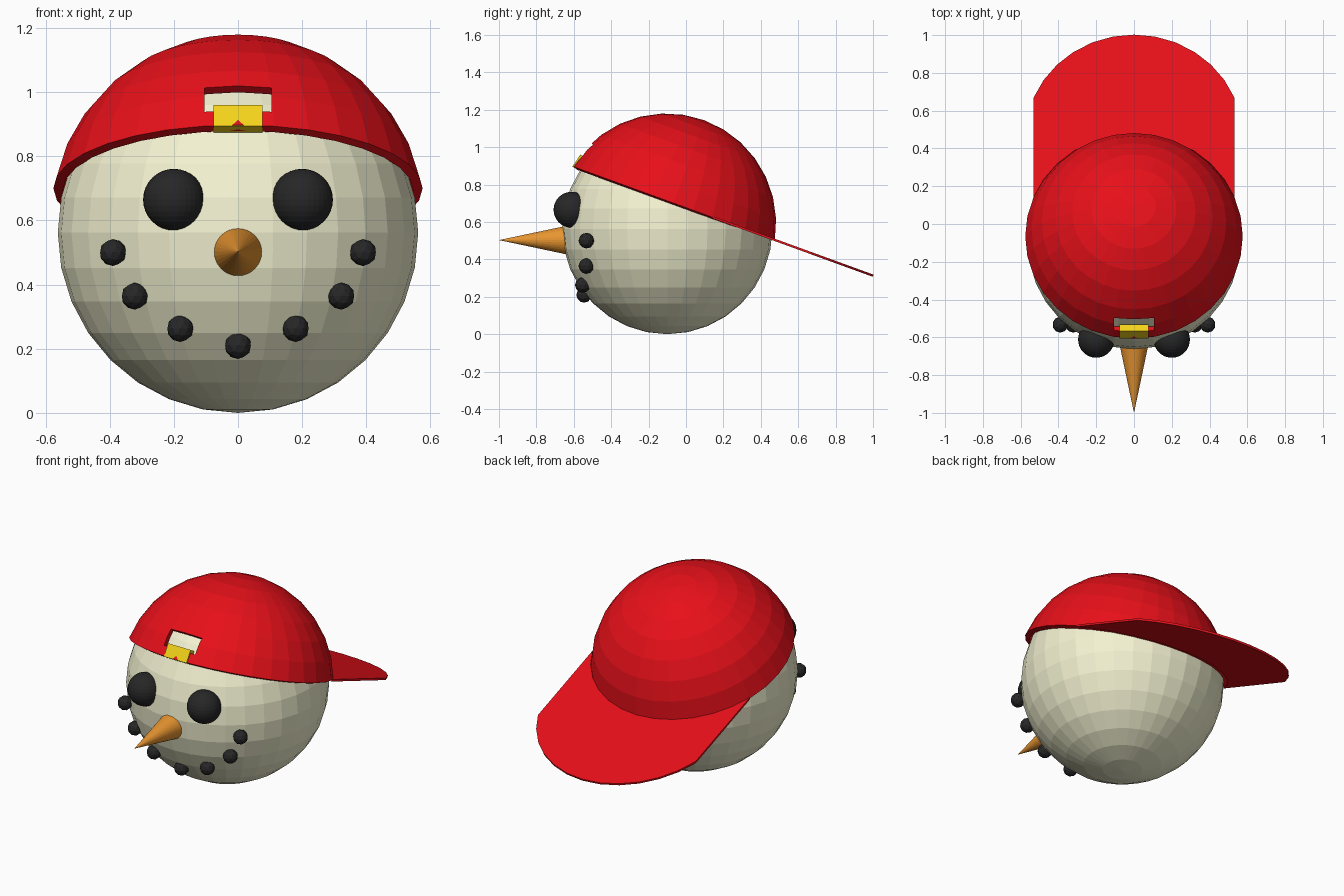
import bpy, bmesh
from math import radians, sin, cos, pi
from mathutils import Vector

if "Cube" in bpy.data.objects:
    bpy.data.objects.remove(bpy.data.objects["Cube"])


def material(name, rgb):
    m = bpy.data.materials.new(name)
    m.diffuse_color = (*rgb, 1)
    m.use_nodes = True
    m.node_tree.nodes["Principled BSDF"].inputs["Base Color"].default_value = m.diffuse_color
    return m


CREAM = material("cream", (0.9, 0.89, 0.64))
RED = material("red", (0.8, 0.005, 0.01))
BLACK = material("black", (0.02, 0.02, 0.02))
ORANGE = material("orange", (0.8, 0.3, 0.03))
YELLOW = material("yellow", (0.9, 0.65, 0.01))


def make(name, bm, mat=None, loc=(0, 0, 0), tilt=0):
    """Turn a bmesh into an object, tilted in degrees about x."""
    mesh = bpy.data.meshes.new(name)
    bm.to_mesh(mesh)
    bm.free()
    ob = bpy.data.objects.new(name, mesh)
    ob.location = loc
    ob.rotation_euler.x = radians(tilt)
    if mat:
        mesh.materials.append(mat)
    bpy.context.collection.objects.link(ob)
    return ob


def ball(name, r, loc, mat):
    bm = bmesh.new()
    bmesh.ops.create_uvsphere(bm, u_segments=32, v_segments=16, radius=r)
    return make(name, bm, mat, loc)


def box(name, size, loc, tilt, mat=None):
    bm = bmesh.new()
    bmesh.ops.create_cube(bm, size=1)
    bmesh.ops.scale(bm, vec=size, verts=bm.verts)
    return make(name, bm, mat, loc, tilt)


# Head and eyes
ball("head", 0.562, (0, -0.1, 0.562), CREAM)
for side, s in (("left", 1), ("right", -1)):
    ball(f"{side}_eye", 0.096, (s * 0.2, -0.612, 0.665), BLACK)

# Mouth pebbles
pebbles = [(0, -0.545, 0.21)]
for x, y, z in ((0.39, -0.533, 0.5), (0.322, -0.533, 0.364), (0.18, -0.552, 0.263)):
    pebbles += [(x, y, z), (-x, y, z)]
for i, p in enumerate(pebbles):
    bm = bmesh.new()
    bmesh.ops.create_icosphere(bm, subdivisions=2, radius=0.042)
    make(f"mouth_pebble_{i + 1}", bm, BLACK, p)

# Nose cone, pointing to the front
bm = bmesh.new()
bmesh.ops.create_cone(bm, cap_ends=True, segments=32, radius1=0.076, radius2=0, depth=0.36)
make("nose", bm, ORANGE, (0, -0.82, 0.503), 90)

# Cap dome: sphere cut at its first ring above the equator
CAP = Vector((0, -0.105, 0.593))
R, TILT, LAT = 0.587, -20, radians(11.25)
bm = bmesh.new()
bmesh.ops.create_uvsphere(bm, u_segments=32, v_segments=16, radius=R)
bmesh.ops.delete(bm, geom=[v for v in bm.verts if v.co.z < R * sin(LAT) - 0.01], context='VERTS')
dome = make("cap_dome", bm, RED, CAP, TILT)
shell = dome.modifiers.new("shell", 'SOLIDIFY')
shell.thickness, shell.offset = 0.03, -1

# Opening above the strap
e = radians(42)
cutter = box("opening_cutter", (0.21, 0.16, 0.1),
             CAP + Vector((0, -cos(e), sin(e))) * 0.58, -42)
cutter.hide_render = True
cutter.display_type = 'WIRE'
cut = dome.modifiers.new("opening", 'BOOLEAN')
cut.operation, cut.object, cut.solver = 'DIFFERENCE', cutter, 'EXACT'

# Strap
box("cap_strap", (0.152, 0.04, 0.077), (0, -0.569, 0.917), -32, YELLOW)

# Brim: back arc of the dome rim, swept straight backwards
bm = bmesh.new()
rim, h = R * cos(LAT), R * sin(LAT)
arc = [Vector((rim * cos(a), rim * sin(a), h)) for a in (pi * i / 16 for i in range(2, 15))]
inner = [bm.verts.new(p) for p in arc]
outer = [bm.verts.new(p + Vector((0, 0.559, 0))) for p in arc]
for i in range(len(arc) - 1):
    bm.faces.new((inner[i], outer[i], outer[i + 1], inner[i + 1]))
brim = make("cap_brim", bm, RED, CAP, TILT)
sheet = brim.modifiers.new("sheet", 'SOLIDIFY')
sheet.thickness, sheet.offset = 0.012, 0
